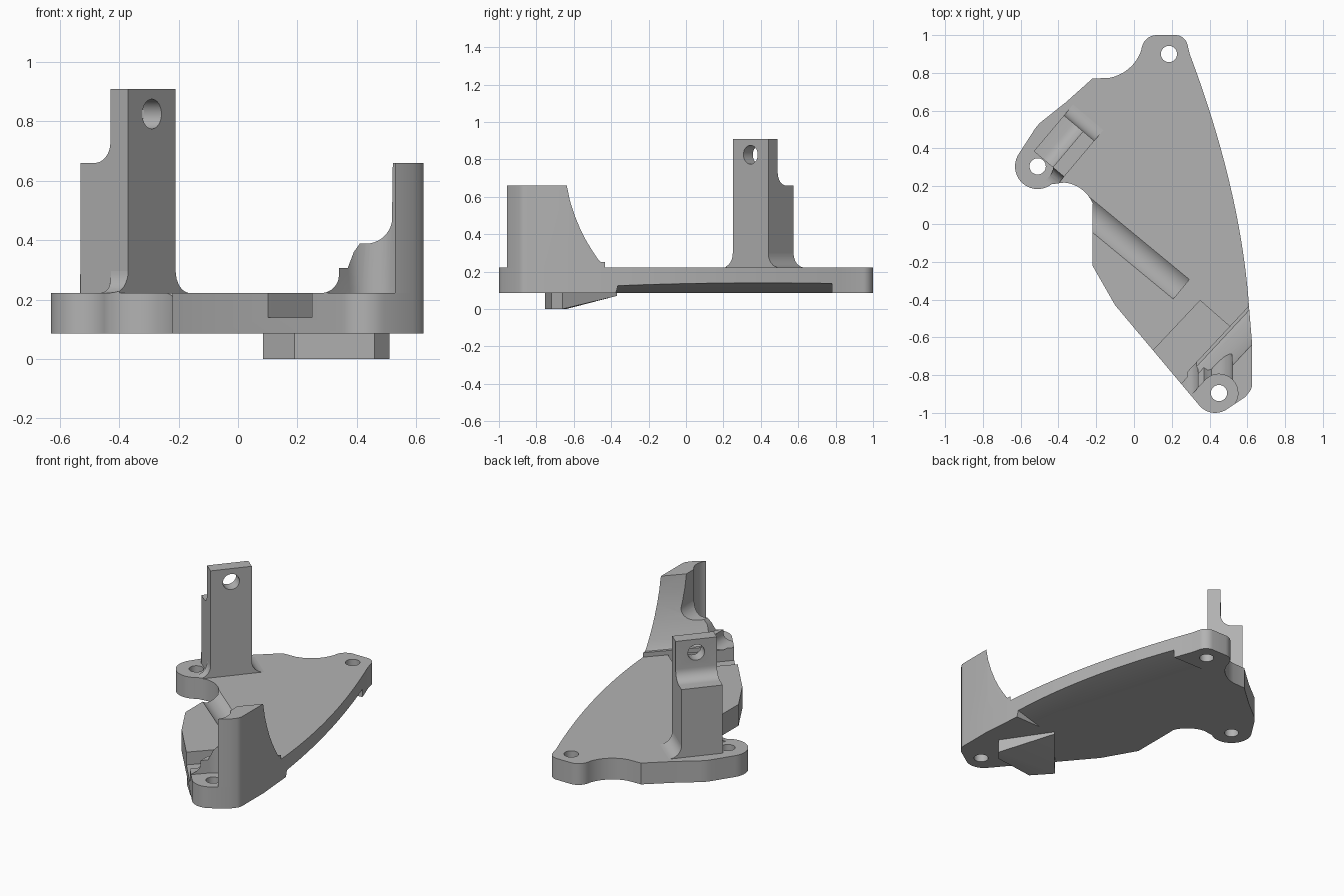
import bpy, bmesh, math
from mathutils import Vector, Matrix

if "Cube" in bpy.data.objects:
    bpy.data.objects.remove(bpy.data.objects["Cube"])

grey = bpy.data.materials.new("machined grey")
grey.diffuse_color = (0.45, 0.45, 0.45, 1)
grey.use_nodes = True
grey.node_tree.nodes["Principled BSDF"].inputs["Base Color"].default_value = grey.diffuse_color


def make(name, bm):
    bmesh.ops.recalc_face_normals(bm, faces=bm.faces[:])
    me = bpy.data.meshes.new(name)
    bm.to_mesh(me)
    bm.free()
    me.materials.append(grey)
    ob = bpy.data.objects.new(name, me)
    bpy.context.collection.objects.link(ob)
    return ob


def extrude(name, pts, vec):
    """Closed 3D polygon swept along a vector."""
    bm = bmesh.new()
    f = bm.faces.new([bm.verts.new(p) for p in pts])
    r = bmesh.ops.extrude_face_region(bm, geom=[f])
    vs = [g for g in r["geom"] if isinstance(g, bmesh.types.BMVert)]
    bmesh.ops.translate(bm, verts=vs, vec=vec)
    return make(name, bm)


def prism(name, pts, z0, z1):
    return extrude(name, [(x, y, z0) for x, y in pts], (0, 0, z1 - z0))


def hull(name, pts):
    bm = bmesh.new()
    for p in pts:
        bm.verts.new(p)
    bmesh.ops.convex_hull(bm, input=bm.verts[:])
    return make(name, bm)


def rod(name, a, b, r):
    a, b = Vector(a), Vector(b)
    bm = bmesh.new()
    rot = (b - a).to_track_quat('Z', 'Y').to_matrix().to_4x4()
    bmesh.ops.create_cone(bm, cap_ends=True, segments=48, radius1=r, radius2=r,
                          depth=(b - a).length,
                          matrix=Matrix.Translation((a + b) / 2) @ rot)
    return make(name, bm)


def boolean(ob, cutter, op='DIFFERENCE'):
    m = ob.modifiers.new("cut", 'BOOLEAN')
    m.object, m.operation, m.solver = cutter, op, 'EXACT'
    bpy.context.view_layer.objects.active = ob
    bpy.ops.object.modifier_apply(modifier=m.name)
    bpy.data.objects.remove(cutter)


def arc(cx, cy, r, a0, a1, n=12):
    return [(cx + r * math.cos(math.radians(a0 + (a1 - a0) * i / n)),
             cy + r * math.sin(math.radians(a0 + (a1 - a0) * i / n))) for i in range(n + 1)]


def right_edge(n=20):
    """Long curved side through three points."""
    p, q, s = Vector((.61, -.45)), Vector((.51, .2)), Vector((.295, .9))
    c = 2 * q - (p + s) / 2
    return [tuple(p * (1 - t) ** 2 + c * 2 * t * (1 - t) + s * t * t)
            for t in [i / n for i in range(n + 1)]]


# Plate outline, counter-clockwise from the front lug
outline = (arc(.43, -.89, .11, 222, 305, 10) + [(.59, -.915)]
           + arc(.565, -.85, .06, -40, 0, 5) + [(.625, -.63)] + right_edge()
           + arc(.22, .935, .065, 10, 90, 8) + arc(.12, .92, .08, 90, 170, 8)
           + arc(-.17, .99, .22, -20, -80, 8) + [(-.22, .77), (-.36, .645)]
           + arc(-.36, .39, .2, 125, 150, 5)
           + arc(-.51, .305, .12, 145, 308, 20)
           + arc(-.385, .04, .18, 85, 22, 8)
           + [(-.22, .09), (-.22, -.22), (-.1, -.43)])

BOLTS = [(.185, .9), (-.51, .305), (.45, -.895)]
LOW, TOP = .085, .222

plate = prism("base_plate", outline, LOW, TOP)
for x, y in BOLTS:
    boolean(plate, rod("bolt_cutter", (x, y, 0), (x, y, .4), .043))
# Square pocket at the front edge
boolean(plate, prism("pocket_cutter", [(.11, -.66), (.35, -.405), (.51, -.545),
                                       (.19, -.915), (.0, -.77)], .14, .4))
# Shallow round groove
boolean(plate, rod("groove_cutter", (-.32, .125, TOP + .07), (.25, -.345, TOP + .07), .097))
# Sloping relief beneath the curved side
boolean(plate, hull("relief_cutter", [
    (.1, .78, LOW), (.42, -.38, LOW), (.45, .78, .161), (.77, -.35, .161),
    (.1, .78, .05), (.42, -.38, .05), (.45, .78, .05), (.77, -.38, .05)]))

# Wedge foot under the plate
foot_plan = [(.085, -.64, .0), (.19, -.755, 0), (.46, -.72, 0), (.51, -.66, 0), (.315, -.37, .07)]
foot = hull("wedge_foot", foot_plan + [(x, y, .087) for x, y, z in foot_plan])

# Stepped post: side profile swept along its width
start = Vector((-.37, .25, 0))
along = Vector((.16, .19, 0))
back = Vector((-.765, .644, 0))
profile = ([(0, TOP), (.21, TOP), (.21, .66), (.148, .66)]
           + arc(.148, .73, .07, -90, -180, 8)[1:] + [(.078, .91), (0, .91)])
post = extrude("stepped_post", [start + back * d + Vector((0, 0, z)) for d, z in profile], along)
mid = start + along / 2 + Vector((0, 0, .825))
boolean(post, rod("post_hole_cutter", mid - back * .1, mid + back * .3, .05))

# Fillets at both ends of the post base
for name, origin, side in (("post_fillet_front", start, -1), ("post_fillet_back", start + along, 1)):
    out = along.normalized() * side
    curve = [(0, TOP)] + arc(.075, TOP + .075, .075, 180, 270, 8)
    fil = extrude(name, [origin + out * d + Vector((0, 0, z)) for d, z in curve], back * .21)
    boolean(fil, rod("bolt_head_cutter", (-.51, .305, .2), (-.51, .305, .5), .082))
    boolean(fil, prism("outline_cutter", outline, .2, .4), 'INTERSECT')

# Corner tower: curved slope swept diagonally, trimmed to the plate edge
u, n = Vector((.68, .73, 0)).normalized(), Vector((-.73, .68, 0)).normalized()
slope = [(-1.2, TOP), (-.74, TOP), (-.74, .25), (-.757, .25), (-.766, .262), (-.79, .31),
         (-.813, .36), (-.838, .425), (-.861, .5), (-.88, .58), (-.892, .66), (-1.2, .66)]
tower = extrude("corner_tower", [n * d - u * .9 + Vector((0, 0, z)) for d, z in slope], u * 1.6)
boolean(tower, prism("edge_trim", outline, .1, .9), 'INTERSECT')
# Stepped inner shoulder
step = ([(.2, TOP - .05), (.28, TOP)] + arc(.28, .282, .06, -80, 0, 6)
        + [(.34, .307), (.37, .307), (.39, .36), (.41, .388)]
        + arc(.43, .478, .09, -90, -10, 8) + [(.522, .7), (.8, .7), (.8, TOP - .05)])
boolean(tower, extrude("shoulder_trim", [(x, -1.5, z) for x, z in step], (0, 2, 0)), 'INTERSECT')
# Bolt access slot, open toward the front
a = math.degrees(math.atan2(u.y, u.x))
slot = arc(.45, -.895, .1, a - 90, a + 90, 20)
slot += [(slot[-1][0] - u.x * .5, slot[-1][1] - u.y * .5), (slot[0][0] - u.x * .5, slot[0][1] - u.y * .5)]
boolean(tower, prism("slot_cutter", slot, .1, .9))

for ob in list(bpy.context.scene.objects):
    bpy.ops.object.select_all(action='DESELECT')
    ob.select_set(True)
    bpy.context.view_layer.objects.active = ob
    bpy.ops.object.shade_smooth_by_angle(angle=math.radians(28))
